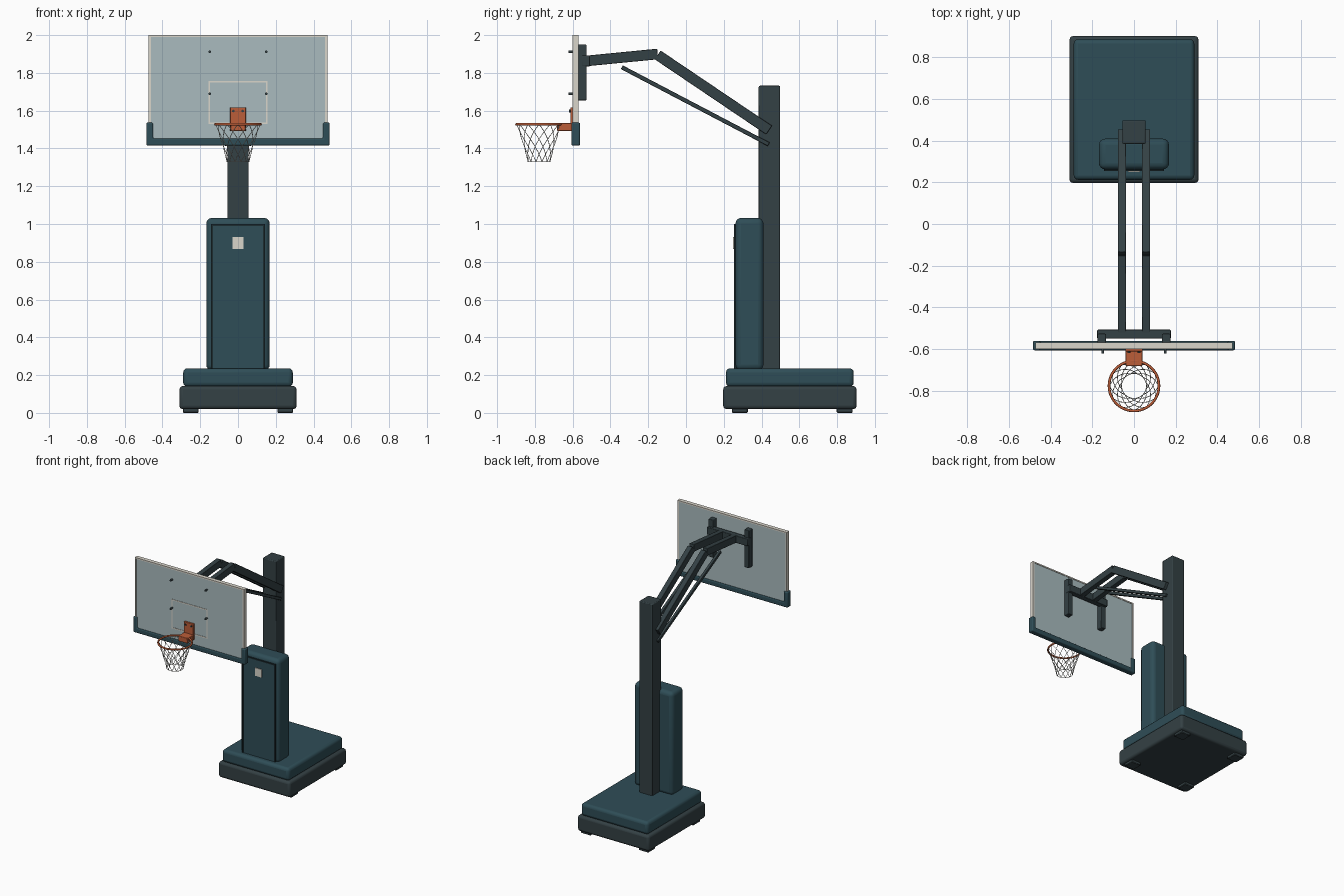
import bpy, bmesh, math
from mathutils import Vector, Matrix

if "Cube" in bpy.data.objects:
    bpy.data.objects.remove(bpy.data.objects["Cube"])


def material(name, rgb):
    m = bpy.data.materials.new(name)
    m.diffuse_color = (*rgb, 1)
    m.use_nodes = True
    m.node_tree.nodes["Principled BSDF"].inputs["Base Color"].default_value = m.diffuse_color
    return m


TEAL = material("teal_padding", (0.028, 0.075, 0.095))
STEEL = material("dark_steel", (0.034, 0.052, 0.058))
DARK = material("dark_trim", (0.012, 0.025, 0.03))
ORANGE = material("orange", (0.50, 0.11, 0.04))
GLASS = material("board_glass", (0.40, 0.50, 0.52))
CREAM = material("cream_trim", (0.70, 0.67, 0.60))
CORD = material("net_cord", (0.62, 0.62, 0.58))


def finish(bm, name, mat, bevel=0, segments=3):
    bmesh.ops.recalc_face_normals(bm, faces=bm.faces)
    me = bpy.data.meshes.new(name)
    bm.to_mesh(me)
    bm.free()
    ob = bpy.data.objects.new(name, me)
    bpy.context.collection.objects.link(ob)
    me.materials.append(mat)
    if bevel:
        b = ob.modifiers.new("bevel", "BEVEL")
        b.width, b.segments = bevel, segments
        bpy.context.view_layer.objects.active = ob
        ob.select_set(True)
        bpy.ops.object.shade_smooth_by_angle(angle=math.radians(35))
        ob.select_set(False)
    return ob


def box(name, x, y, z, mat, bevel=0, segments=3):
    """Box from (min, max) ranges."""
    bm = bmesh.new()
    size = [r[1] - r[0] for r in (x, y, z)]
    mid = [(r[0] + r[1]) / 2 for r in (x, y, z)]
    bmesh.ops.create_cube(bm, size=1, matrix=Matrix.Translation(mid) @ Matrix.Diagonal((*size, 1)))
    return finish(bm, name, mat, bevel, segments)


def beam(name, x, a, b, width, height, mat):
    """Box beam in the yz plane between two (y, z) points."""
    a, b = Vector((x, *a)), Vector((x, *b))
    d = b - a
    m = (Matrix.Translation((a + b) / 2) @ Matrix.Rotation(math.atan2(d.z, d.y), 4, 'X')
         @ Matrix.Diagonal((width, d.length, height, 1)))
    bm = bmesh.new()
    bmesh.ops.create_cube(bm, size=1, matrix=m)
    return finish(bm, name, mat, 0.003, 2)


def cylinder_y(name, x, y, z, r, depth, mat):
    bm = bmesh.new()
    m = Matrix.Translation((x, y, z)) @ Matrix.Rotation(math.pi / 2, 4, 'X')
    bmesh.ops.create_cone(bm, cap_ends=True, segments=12, radius1=r, radius2=r, depth=depth, matrix=m)
    return finish(bm, name, mat)


def tubes(name, paths, radius, mat, cyclic=False, resolution=1):
    """Round tubes along point lists, converted to one mesh."""
    cu = bpy.data.curves.new(name, 'CURVE')
    cu.dimensions = '3D'
    cu.bevel_depth, cu.bevel_resolution = radius, resolution
    for pts in paths:
        s = cu.splines.new('POLY')
        s.points.add(len(pts) - 1)
        for p, co in zip(s.points, pts):
            p.co = (*co, 1)
        s.use_cyclic_u = cyclic
    cu.materials.append(mat)
    ob = bpy.data.objects.new(name, cu)
    bpy.context.collection.objects.link(ob)
    bpy.context.view_layer.objects.active = ob
    ob.select_set(True)
    bpy.ops.object.convert(target='MESH')
    bpy.ops.object.shade_smooth_by_angle(angle=math.radians(60))
    ob.select_set(False)


# Base with feet
box("base_frame", (-0.31, 0.31), (0.197, 0.903), (0.02, 0.142), STEEL, 0.018)
box("base_pad", (-0.29, 0.29), (0.212, 0.888), (0.138, 0.236), TEAL, 0.022)
for x in (-0.25, 0.25):
    for y in (0.285, 0.84):
        box("foot", (x - 0.042, x + 0.042), (y - 0.042, y + 0.042), (0, 0.03), STEEL, 0.004, 1)

# Post and its front pad
box("post", (-0.056, 0.056), (0.385, 0.498), (0.22, 1.732), STEEL, 0.006, 2)
box("post_pad", (-0.168, 0.168), (0.262, 0.41), (0.225, 1.032), TEAL, 0.03, 4)
box("post_pad_panel", (-0.134, 0.134), (0.256, 0.28), (0.235, 0.99), TEAL)
for s in (-1, 1):
    box("pad_piping_side", (s * 0.138 - 0.005, s * 0.138 + 0.005), (0.254, 0.28), (0.235, 0.999), DARK)
box("pad_piping_top", (-0.138, 0.138), (0.254, 0.28), (0.989, 0.999), DARK)
box("pad_label", (-0.03, 0.03), (0.25, 0.27), (0.868, 0.93), CREAM)

# Arms, struts and backboard mount
for x in (-0.058, 0.058):
    beam("front_arm", x, (-0.53, 1.863), (-0.15, 1.9), 0.04, 0.056, STEEL)
    beam("rear_arm", x, (-0.15, 1.895), (0.44, 1.497), 0.04, 0.056, STEEL)
    beam("lower_strut", x, (-0.34, 1.83), (0.438, 1.422), 0.022, 0.022, STEEL)
for x in (-0.155, 0.155):
    box("mount_upright", (x - 0.02, x + 0.02), (-0.572, -0.527), (1.655, 1.95), STEEL, 0.004, 2)
box("mount_crossbar", (-0.177, 0.177), (-0.55, -0.508), (1.835, 1.892), STEEL, 0.004, 2)

# Backboard glass with cream edging
box("backboard", (-0.465, 0.465), (-0.597, -0.572), (1.425, 1.994), GLASS)
for s in (-1, 1):
    box("board_edge_side", (s * 0.467 - 0.006, s * 0.467 + 0.006), (-0.6, -0.569), (1.43, 2.0), CREAM)
box("board_edge_top", (-0.473, 0.473), (-0.6, -0.569), (1.99, 2.0), CREAM)

# U-shaped pad along the bottom edge
bm = bmesh.new()
half = [(0.485, 1.415), (0.485, 1.537), (0.45, 1.537), (0.45, 1.453)]
outline = half + [(-x, z) for x, z in reversed(half)]
face = bm.faces.new([bm.verts.new((x, -0.607, z)) for x, z in outline])
ext = bmesh.ops.extrude_face_region(bm, geom=[face])
bmesh.ops.translate(bm, vec=(0, 0.046, 0), verts=[v for v in ext["geom"] if isinstance(v, bmesh.types.BMVert)])
finish(bm, "board_bottom_pad", TEAL, 0.008)

# Target square and board bolts
for s in (-1, 1):
    box("target_side", (s * 0.152 - 0.004, s * 0.152 + 0.004), (-0.6, -0.59), (1.53, 1.758), CREAM)
for z in (1.534, 1.754):
    box("target_bar", (-0.156, 0.156), (-0.6, -0.59), (z - 0.004, z + 0.004), CREAM)
for x in (-0.15, 0.15):
    for z in (1.69, 1.912):
        cylinder_y("board_bolt", x, -0.608, z, 0.007, 0.026, STEEL)

# Rim bracket
box("rim_plate", (-0.042, 0.042), (-0.612, -0.595), (1.492, 1.618), ORANGE, 0.003, 2)
box("rim_bracket", (-0.04, 0.04), (-0.682, -0.605), (1.492, 1.534), ORANGE, 0.004, 2)
for x in (-0.025, 0.025):
    cylinder_y("rim_bolt", x, -0.614, 1.598, 0.007, 0.01, STEEL)

# Rim and net
CY, TOP, DROP, N, STEPS = -0.778, 1.528, 0.198, 12, 20


def ring(r, z, n):
    return [(r * math.cos(a), CY + r * math.sin(a), z) for a in (2 * math.pi * i / n for i in range(n))]


def strand(start, twist):
    pts = []
    for k in range(STEPS + 1):
        t = k / STEPS
        r = 0.06 + 0.058 * (1 - t) ** 1.2
        a = start + twist * t
        pts.append((r * math.cos(a), CY + r * math.sin(a), TOP - DROP * t))
    return pts


tubes("rim", [ring(0.12, TOP, 48)], 0.0065, ORANGE, True, 3)
tubes("net", [strand(2 * math.pi * i / N, s * math.radians(75)) for i in range(N) for s in (-1, 1)], 0.0018, CORD)
tubes("net_bottom_ring", [ring(0.06, TOP - DROP, 32)], 0.0018, CORD, True)
